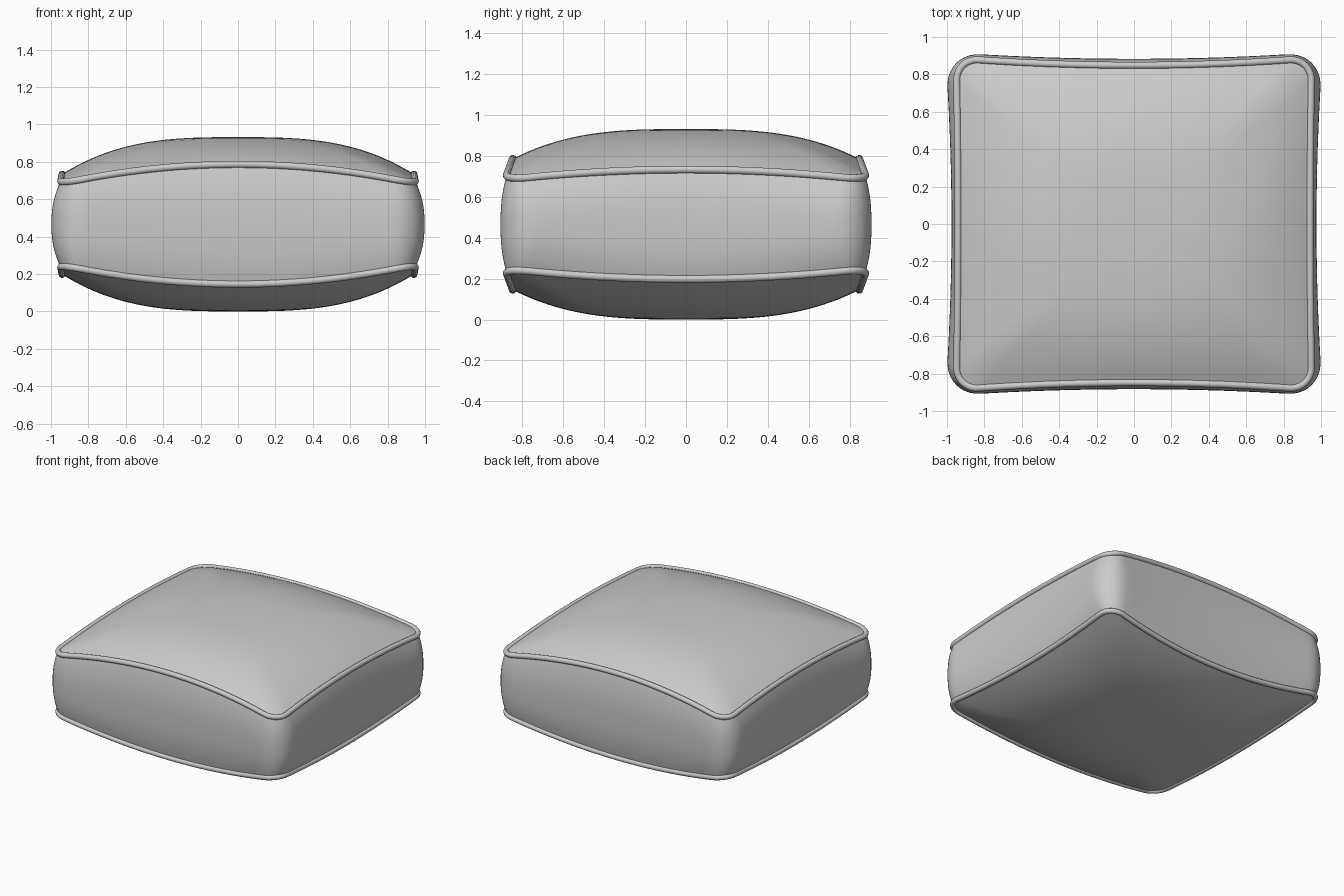
import bpy, math

if "Cube" in bpy.data.objects:
    bpy.data.objects.remove(bpy.data.objects["Cube"])

MID = 0.466          # height of the horizontal mirror plane
SIDE, CORNER = 28, 10  # segments per straight side and per rounded corner


def outline(ax, ay, r, sx, sy):
    """Rounded rectangle whose sides sag inwards; counter-clockwise points."""
    pts = []
    corners = [(1, 1), (-1, 1), (-1, -1), (1, -1)]
    for i, (cx, cy) in enumerate(corners):
        arc = []
        for k in range(CORNER + 1):
            a = math.pi / 2 * (i + k / CORNER)
            arc.append((cx * (ax - r) + r * math.cos(a), cy * (ay - r) + r * math.sin(a)))
        pts += arc
        # straight run to the start of the next corner
        nx, ny = corners[(i + 1) % 4]
        a = math.pi / 2 * (i + 1)
        end = (nx * (ax - r) + r * math.cos(a), ny * (ay - r) + r * math.sin(a))
        for k in range(1, SIDE):
            f = k / SIDE
            pts.append((arc[-1][0] * (1 - f) + end[0] * f, arc[-1][1] * (1 - f) + end[1] * f))
    return [(x * (1 - sx * (1 - (y / ay) ** 2)), y * (1 - sy * (1 - (x / ax) ** 2))) for x, y in pts]


AX, AY = 0.95, 0.886
seam = outline(AX, AY, 0.12, 0.010, 0.043)
wall = outline(1.01, 0.92, 0.19, 0.034, 0.040)
N = len(seam)


def seam_h(x, y):
    """Seam height above the mid plane; arches up along each side."""
    return 0.682 - MID + 0.10 * (1 - (x / AX) ** 2) + 0.05 * (1 - (y / AY) ** 2)


def make_mesh(name, verts, faces):
    me = bpy.data.meshes.new(name)
    me.from_pydata(verts, [], faces)
    me.polygons.foreach_set("use_smooth", [True] * len(me.polygons))
    ob = bpy.data.objects.new(name, me)
    bpy.context.collection.objects.link(ob)
    return ob


def ring_faces(start, rings):
    return [(start + j * N + i, start + (j + 1) * N + i,
             start + (j + 1) * N + (i + 1) % N, start + j * N + (i + 1) % N)
            for j in range(rings - 1) for i in range(N)]


def panel(name, sign):
    """Domed cushion face, round contours near the centre, seam shape at the rim."""
    rings = 24
    verts = [(0, 0, MID + sign * MID)]
    for j in range(1, rings + 1):
        s = j / rings
        for x, y in seam:
            a = math.atan2(y / AY, x / AX)
            ex, ey = 0.94 * math.cos(a), 0.848 * math.sin(a)
            h = seam_h(x, y)
            z = MID - (MID - h) * s ** 3
            verts.append((s * (ex + (x - ex) * s), s * (ey + (y - ey) * s), MID + sign * z))
    faces = [(0, 1 + i, 1 + (i + 1) % N) for i in range(N)] + ring_faces(1, rings)
    if sign < 0:
        faces = [f[::-1] for f in faces]
    return make_mesh(name, verts, faces)


def piping(name, sign):
    """Round cord following the seam."""
    cu = bpy.data.curves.new(name, 'CURVE')
    cu.dimensions = '3D'
    cu.bevel_depth = 0.019
    cu.bevel_resolution = 3
    sp = cu.splines.new('POLY')
    sp.points.add(N - 1)
    for p, (x, y) in zip(sp.points, seam):
        p.co = (x, y, MID + sign * seam_h(x, y), 1)
    sp.use_cyclic_u = True
    sp.use_smooth = True
    ob = bpy.data.objects.new(name, cu)
    bpy.context.collection.objects.link(ob)


# cushion faces and cords, mirrored about the mid plane
panel("top_panel", 1)
panel("bottom_panel", -1)
piping("top_piping", 1)
piping("bottom_piping", -1)

# bulging side band between the two seams
rings = 21
verts = []
for j in range(rings):
    v = 1 - 2 * j / (rings - 1)
    w = 1 - abs(v) ** 2.4
    for (x, y), (wx, wy) in zip(seam, wall):
        verts.append((x + (wx - x) * w, y + (wy - y) * w, MID + v * seam_h(x, y)))
make_mesh("side_band", verts, ring_faces(0, rings))
